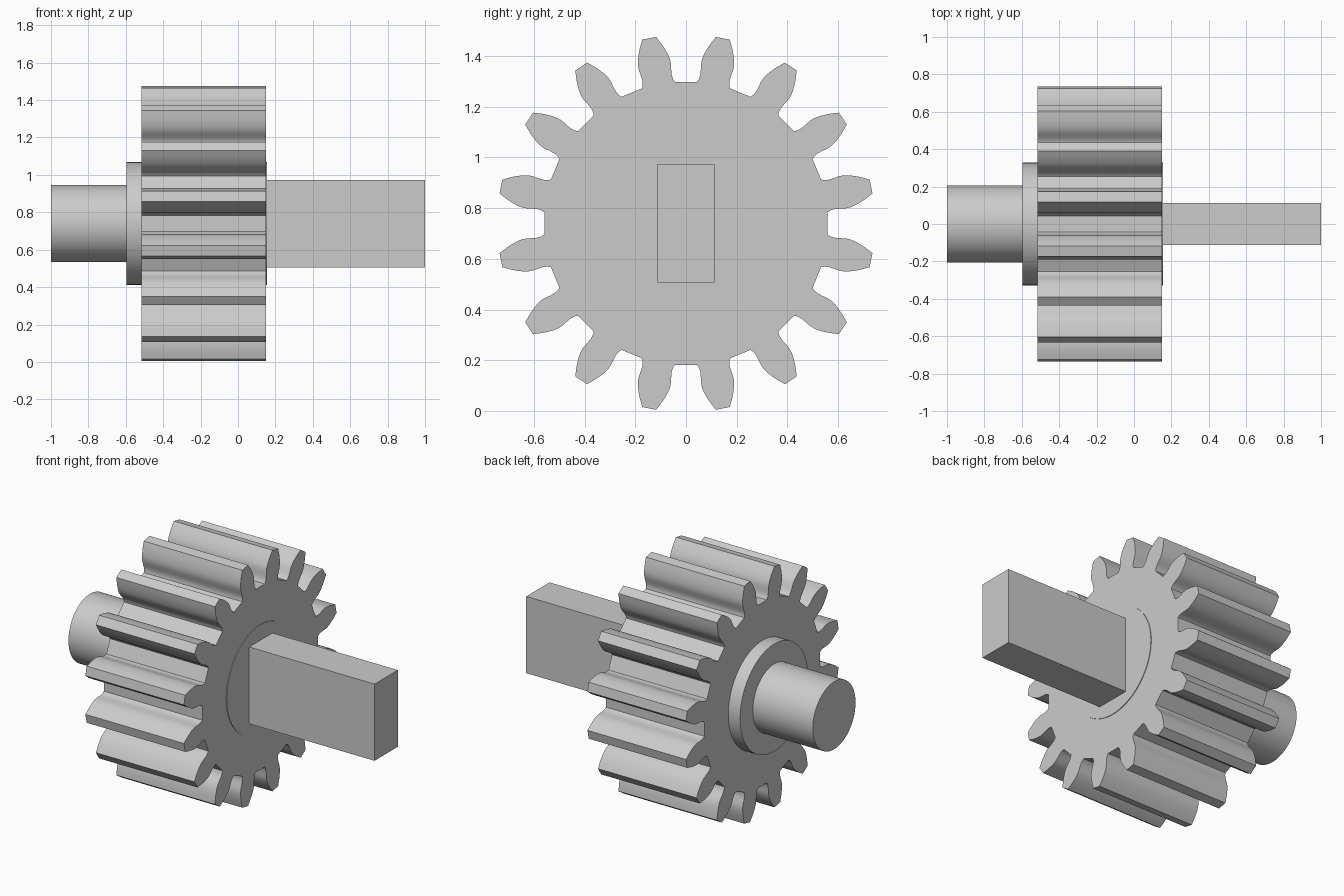
import bpy
import bmesh
from math import cos, sin, pi, radians

cube = bpy.data.objects.get("Cube")
if cube:
    bpy.data.objects.remove(cube, do_unlink=True)

AXIS_Z = 0.74
TEETH = 16

# Single plain steel colour
steel = bpy.data.materials.new("grey_steel")
steel.use_nodes = True
colour = (0.6, 0.6, 0.6, 1)
steel.diffuse_color = colour
steel.node_tree.nodes["Principled BSDF"].inputs["Base Color"].default_value = colour


def extrude_profile(name, outline, x0, x1):
    """Extrude a closed (y, z) outline along x, around the gear axis."""
    bm = bmesh.new()
    verts = [bm.verts.new((x0, y, z + AXIS_Z)) for y, z in outline]
    face = bm.faces.new(verts)
    moved = bmesh.ops.extrude_face_region(bm, geom=[face])["geom"]
    bmesh.ops.translate(bm, vec=(x1 - x0, 0, 0),
                        verts=[v for v in moved if isinstance(v, bmesh.types.BMVert)])
    bmesh.ops.recalc_face_normals(bm, faces=bm.faces)
    mesh = bpy.data.meshes.new(name)
    bm.to_mesh(mesh)
    bm.free()
    mesh.materials.append(steel)
    mesh.shade_smooth()
    mesh.set_sharp_from_angle(angle=radians(30))
    obj = bpy.data.objects.new(name, mesh)
    bpy.context.collection.objects.link(obj)
    return obj


def circle(radius, count=96):
    return [(radius * cos(2 * pi * i / count), radius * sin(2 * pi * i / count))
            for i in range(count)]


# Tooth flank: (distance from axis, half width), waisted at the root
flank = [(0.556, 0.066), (0.568, 0.061), (0.585, 0.059), (0.605, 0.061),
         (0.628, 0.0645), (0.648, 0.0645), (0.669, 0.060), (0.69, 0.053),
         (0.71, 0.045), (0.728, 0.036), (0.744, 0.028)]
tooth = [(r, -w) for r, w in flank] + [(r, w) for r, w in reversed(flank)]

gear_outline = []
for i in range(TEETH):
    a = 2 * pi * (i + 0.5) / TEETH
    gear_outline += [(r * cos(a) - t * sin(a), r * sin(a) + t * cos(a)) for r, t in tooth]

# Toothed wheel, hub, round shaft and flat drive bar
extrude_profile("gear_wheel", gear_outline, -0.515, 0.15)
extrude_profile("hub_collar", circle(0.328), -0.595, 0.154)
extrude_profile("round_shaft", circle(0.206), -1.0, -0.59)
bar = [(-0.112, -0.234), (0.112, -0.234), (0.112, 0.234), (-0.112, 0.234)]
extrude_profile("drive_bar", bar, 0.14, 1.0)
